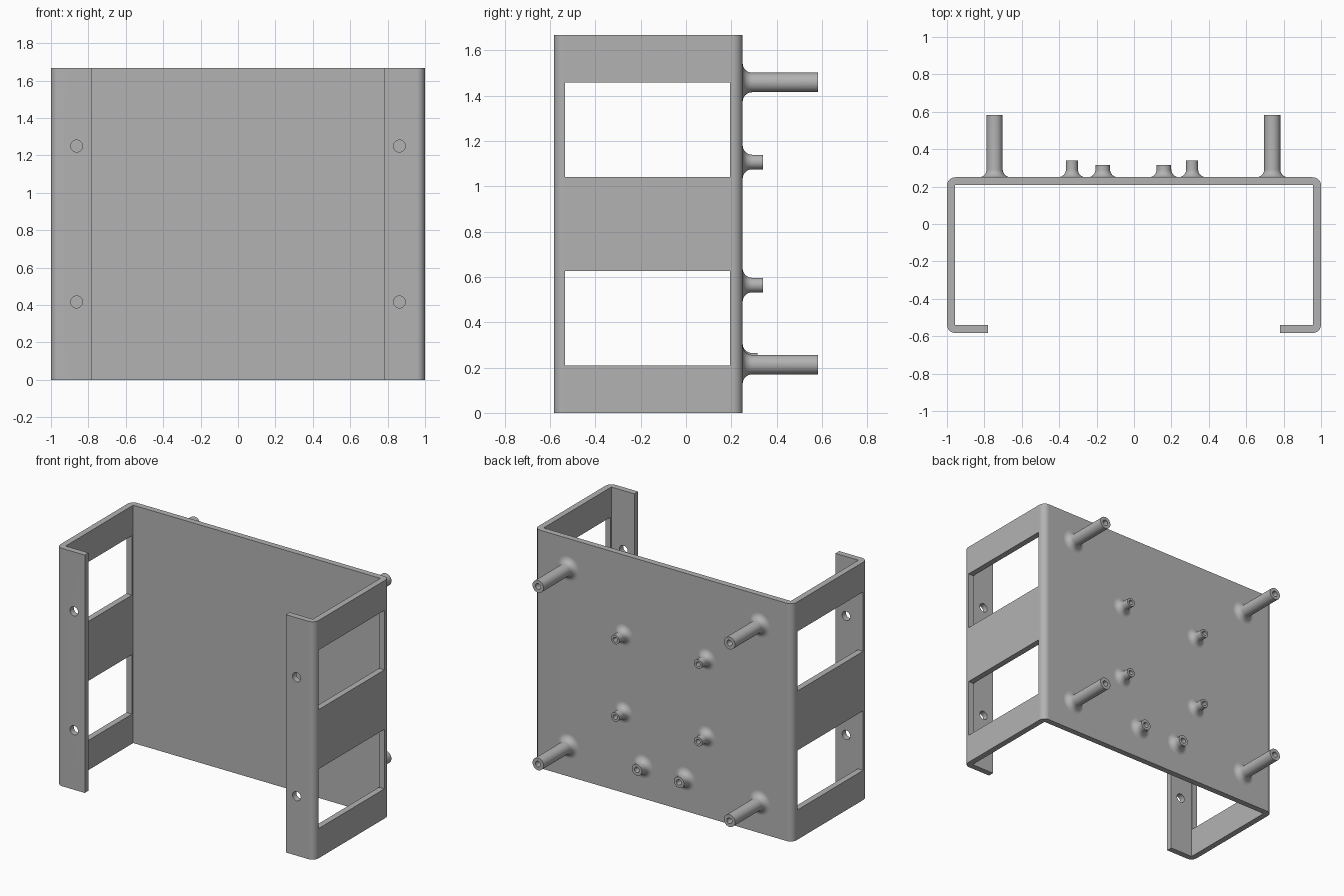
import bpy, bmesh, math
from mathutils import Matrix, Vector

cube = bpy.data.objects.get("Cube")
if cube:
    bpy.data.objects.remove(cube, do_unlink=True)

HEIGHT, BACK, FRONT, WALL, LIP, BEND = 1.667, 0.25, -0.583, 0.042, 0.78, 0.045

grey = bpy.data.materials.new("plain_grey")
grey.use_nodes = True
colour = (0.45, 0.45, 0.45, 1)
grey.diffuse_color = colour
grey.node_tree.nodes["Principled BSDF"].inputs["Base Color"].default_value = colour


def make_object(name, bm):
    bmesh.ops.recalc_face_normals(bm, faces=bm.faces[:])
    mesh = bpy.data.meshes.new(name)
    bm.to_mesh(mesh)
    bm.free()
    mesh.materials.append(grey)
    obj = bpy.data.objects.new(name, mesh)
    bpy.context.collection.objects.link(obj)
    return obj


def smooth(obj):
    bpy.ops.object.select_all(action="DESELECT")
    obj.select_set(True)
    bpy.context.view_layer.objects.active = obj
    bpy.ops.object.shade_smooth_by_angle(angle=math.radians(30))


def arc(cx, cy, radius, start, end, steps=8):
    angles = [math.radians(start + (end - start) * i / steps) for i in range(steps + 1)]
    return [(cx + radius * math.cos(a), cy + radius * math.sin(a)) for a in angles]


# Bracket: half of the bent sheet outline, mirrored and extruded upward
half = [(LIP, FRONT + WALL), (LIP, FRONT)]
half += arc(1 - BEND, FRONT + BEND, BEND, -90, 0)
half += arc(1 - BEND, BACK - BEND, BEND, 0, 90)
inner = [(1 - WALL, BACK - WALL), (1 - WALL, FRONT + WALL)]
outline = half + [(-x, y) for x, y in reversed(half)]
outline += [(-x, y) for x, y in reversed(inner)] + inner
bm = bmesh.new()
sheet = bm.faces.new([bm.verts.new((x, y, 0)) for x, y in outline])
top = bmesh.ops.extrude_face_region(bm, geom=[sheet])["geom"]
bmesh.ops.translate(bm, vec=(0, 0, HEIGHT),
                    verts=[v for v in top if isinstance(v, bmesh.types.BMVert)])
bracket = make_object("bracket", bm)

# Side windows and screw holes
bm = bmesh.new()
for side in (-1, 1):
    for z in (HEIGHT / 4, HEIGHT * 3 / 4):
        window = Matrix.Translation((side, -0.17, z)) @ Matrix.Diagonal((0.3, 0.728, 0.417, 1))
        bmesh.ops.create_cube(bm, size=1, matrix=window)
        hole = Matrix.Translation((side * 0.863, FRONT, z)) @ Matrix.Rotation(math.pi / 2, 4, "X")
        # The drill is shorter than the gap to the window
        bmesh.ops.create_cone(bm, cap_ends=True, segments=32, radius1=0.032, radius2=0.032,
                              depth=0.2, matrix=hole)
# Keep the window and hole cutters apart
for v in bm.verts:
    if abs(v.co.x) < 0.86 and abs(v.co.y + 0.17) > 0.36 and abs(v.co.y - FRONT) < 0.06:
        v.co.x = math.copysign(0.92, v.co.x)
cutter = make_object("opening_cutter", bm)
cutter.hide_render = True
cut = bracket.modifiers.new("openings", "BOOLEAN")
cut.operation, cut.solver, cut.object = "DIFFERENCE", "EXACT", cutter
graph = bpy.context.evaluated_depsgraph_get()
bracket.data = bpy.data.meshes.new_from_object(bracket.evaluated_get(graph))
bracket.modifiers.clear()
bpy.data.objects.remove(cutter, do_unlink=True)
smooth(bracket)
weights = bracket.modifiers.new("flat_face_normals", "WEIGHTED_NORMAL")
weights.keep_sharp = True


# Hollow standoff with a flared foot, spun around its axis
def standoff(name, x, z, radius, bore, length, flare=0.042):
    profile = arc(radius + flare, flare, flare, 270, 180)
    profile += [(radius, length), (bore, length), (bore, -0.002)]
    bm = bmesh.new()
    verts = [bm.verts.new((r, 0, h)) for r, h in profile]
    edges = [bm.edges.new(pair) for pair in zip(verts, verts[1:])]
    bmesh.ops.spin(bm, geom=verts + edges, cent=(0, 0, 0), axis=(0, 0, 1),
                   angle=2 * math.pi, steps=32, use_merge=True)
    bmesh.ops.remove_doubles(bm, verts=bm.verts[:], dist=0.0001)
    bmesh.ops.transform(bm, verts=bm.verts[:],
                        matrix=Matrix.Translation((x, BACK, z)) @ Matrix.Rotation(-math.pi / 2, 4, "X"))
    smooth(make_object(name, bm))


for level, z in (("lower", 0.213), ("upper", 1.458)):
    for side, x in (("right", -0.745), ("left", 0.739)):
        standoff(f"long_standoff_{level}_{side}", x, z, 0.043, 0.02, 0.333)
for level, z in (("lower", 0.564), ("upper", 1.107)):
    for side, x in (("right", -0.332), ("left", 0.311)):
        standoff(f"short_standoff_{level}_{side}", x, z, 0.032, 0.016, 0.09)
for side, x in (("right", -0.167), ("left", 0.16)):
    standoff(f"bottom_standoff_{side}", x, 0.225, 0.039, 0.019, 0.066)
